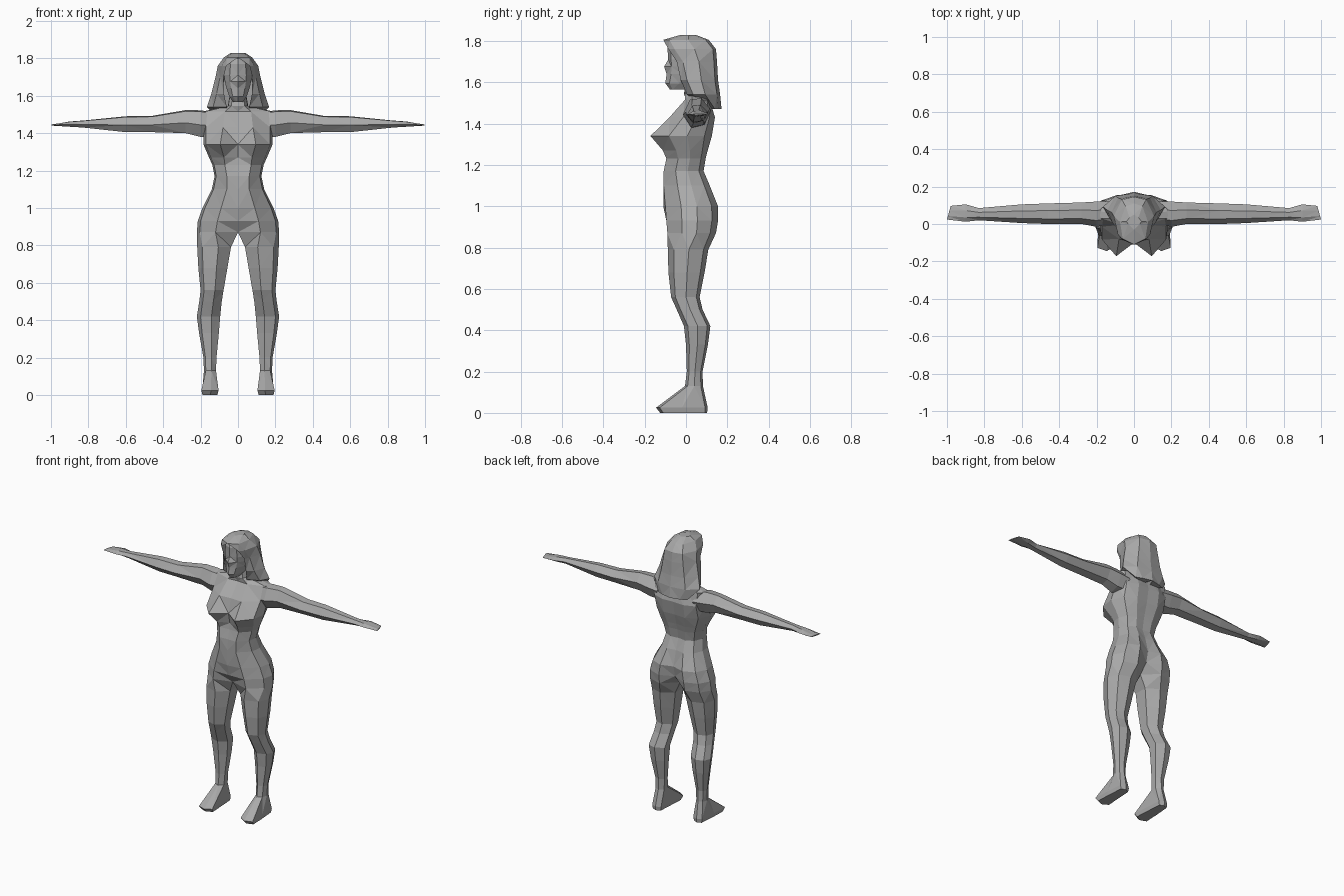
import bpy, bmesh

skin = bpy.data.materials.new("plain grey")
skin.diffuse_color = (0.4, 0.4, 0.4, 1)


def mix(a, b, t):
    return a + (b - a) * t


def loft(name, rings, closed_from=0, cap_first=True, cap_last=True):
    """Skin a stack of point rings, closing them from one index on, then mirror across x."""
    bm = bmesh.new()
    rows = [[bm.verts.new(p) for p in r] for r in rings]
    n = len(rows[0])
    for i in range(len(rows) - 1):
        a, b = rows[i], rows[i + 1]
        for k in range(n if i >= closed_from else n - 1):
            j = (k + 1) % n
            bm.faces.new((a[k], a[j], b[j], b[k]))
    if cap_first:
        bm.faces.new(rows[0])
    if cap_last:
        bm.faces.new(rows[-1])
    # Mirror the half and weld the seam
    copy = bmesh.ops.duplicate(bm, geom=bm.verts[:] + bm.edges[:] + bm.faces[:])
    for g in copy["geom"]:
        if isinstance(g, bmesh.types.BMVert):
            g.co.x = -g.co.x
    bmesh.ops.remove_doubles(bm, verts=bm.verts[:], dist=0.0005)
    bmesh.ops.triangulate(bm, faces=bm.faces[:])
    bmesh.ops.recalc_face_normals(bm, faces=bm.faces[:])
    me = bpy.data.meshes.new(name)
    bm.to_mesh(me)
    bm.free()
    me.materials.append(skin)
    ob = bpy.data.objects.new(name, me)
    bpy.context.collection.objects.link(ob)
    return ob


# Torso half rings: z, half width, centre front y, bust x, bust y, back y, spine y
torso = [
    (1.60, .045, .00, .03, .005, .09, .09),
    (1.545, .055, -.01, .035, -.005, .10, .10),
    (1.515, .19, .00, .07, -.005, .115, .115),
    (1.43, .185, -.075, .08, -.08, .14, .135),
    (1.34, .185, -.10, .095, -.172, .125, .12),
    (1.27, .155, -.085, .075, -.112, .105, .10),
    (1.23, .137, -.09, .07, -.095, .095, .09),
    (1.17, .125, -.105, .06, -.108, .085, .08),
    (1.10, .140, -.11, .06, -.108, .115, .105),
    (1.00, .190, -.11, .09, -.10, .155, .13),
    (.93, .215, -.095, .11, -.095, .155, .115),
    (.87, .220, -.055, .12, -.09, .145, .06),
]
body = []
for z, w, yf, xm, ym, yb, ys in torso:
    body.append([(0, yf, z), (xm, ym, z), (w * .93, mix(ym, yb, .3), z),
                 (w, mix(ym, yb, .6), z), (w * .82, mix(ym, yb, .88), z),
                 (w * .42, yb, z), (0, ys, z)])

# Leg rings: z, inner x, outer x, front y, back y
legs = [
    (.79, .030, .218, -.088, .108),
    (.68, .050, .212, -.085, .090),
    (.56, .072, .200, -.072, .066),
    (.50, .082, .207, -.045, .080),
    (.42, .090, .220, -.010, .118),
    (.33, .098, .208, .000, .106),
    (.20, .112, .185, .004, .080),
    (.13, .115, .182, -.005, .082),
    (.025, .104, .196, -.145, .105),
    (.0, .110, .190, -.125, .102),
]
round_uv = [(.04, .3), (.4, 0), (.85, .15), (1, .52), (.85, .88), (.45, 1), (.04, .75)]
foot_uv = [(.0, .1), (.45, 0), (1, .07), (.95, .5), (.85, .95), (.5, 1), (.15, .95)]
for z, xi, xo, yf, yb in legs:
    uv = foot_uv if z < .1 else round_uv
    body.append([(mix(xi, xo, u), mix(yf, yb, v), z) for u, v in uv])
loft("body_and_legs", body, closed_from=len(torso) - 1)

# Arms: x, front y, back y, bottom z, top z
arms = [
    (.13, .00, .12, 1.38, 1.51),
    (.20, -.015, .12, 1.38, 1.522),
    (.28, .00, .115, 1.40, 1.523),
    (.46, .00, .110, 1.405, 1.492),
    (.60, .005, .105, 1.405, 1.490),
    (.83, .020, .085, 1.430, 1.467),
    (.90, .012, .105, 1.434, 1.462),
    (.99, .024, .097, 1.440, 1.447),
]
sec = [(0, .45), (.25, .95), (.65, 1), (1, .6), (.75, .1), (.3, 0)]
loft("arms_and_hands", [[(x + (.01 - .02 * u if x > .95 else 0),
                          mix(yf, yb, u), mix(zb, zt, v)) for u, v in sec]
                        for x, yf, yb, zb, zt in arms])

# Head: z, half width, front y, cheek y, back y
head = [
    (1.565, .025, -.078, -.065, .06),
    (1.595, .046, -.100, -.080, .08),
    (1.64, .062, -.094, -.072, .10),
    (1.675, .070, -.106, -.070, .10),
    (1.71, .074, -.086, -.072, .10),
    (1.77, .066, -.090, -.075, .10),
    (1.80, .045, -.080, -.060, .08),
]
loft("head", [[(0, yf, z), (w * .6, yc, z), (w, mix(yc, yb, .3), z),
               (w * .9, yb, z), (0, yb, z)] for z, w, yf, yc, yb in head],
     closed_from=99)

# Long hair: z, parting x, front y, half width, back y
hair = [
    (1.828, .0, -.03, .04, .05),
    (1.805, .0, -.11, .075, .11),
    (1.76, .062, -.085, .108, .145),
    (1.70, .077, -.045, .120, .150),
    (1.61, .075, -.025, .143, .155),
    (1.54, .060, .005, .166, .165),
    (1.47, .030, .10, .105, .172),
]
loft("hair", [[(xi, yi, z), (max(xi, w * .8), yi + .03, z), (w, mix(yi, yb, .55), z),
               (w * .6, yb - .015, z), (0, yb, z)] for z, xi, yi, w, yb in hair],
     closed_from=99)
